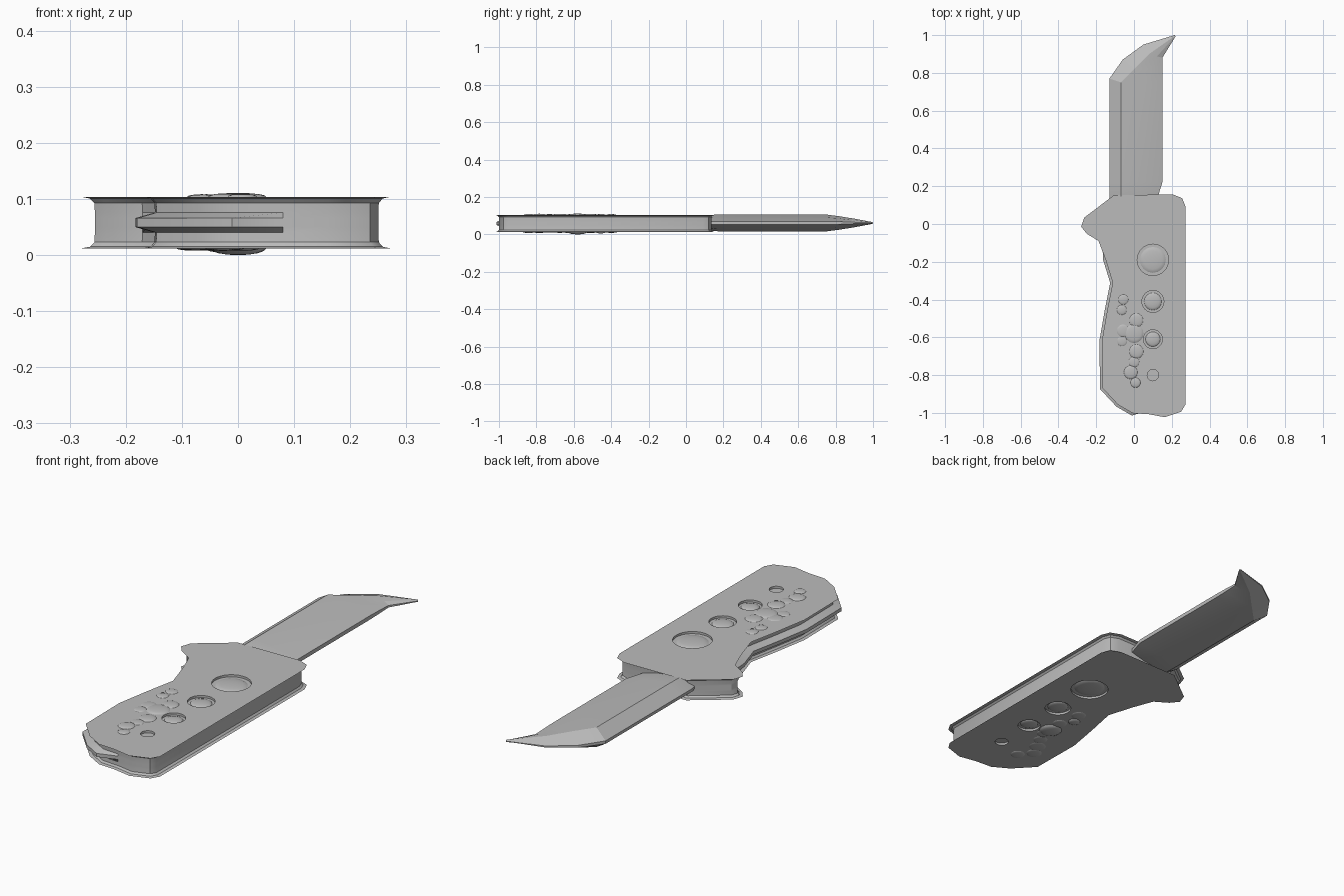
import bpy, bmesh, random
from mathutils import Vector

cube = bpy.data.objects.get("Cube")
if cube:
    bpy.data.objects.remove(cube)

MID = 0.058

grey = bpy.data.materials.new("plain grey")
grey.use_nodes = True
grey.diffuse_color = (0.5, 0.5, 0.5, 1)
grey.node_tree.nodes["Principled BSDF"].inputs["Base Color"].default_value = (0.5, 0.5, 0.5, 1)


def finish(name, bm, angle=0.6):
    bmesh.ops.recalc_face_normals(bm, faces=bm.faces[:])
    mesh = bpy.data.meshes.new(name)
    bm.to_mesh(mesh)
    bm.free()
    mesh.materials.append(grey)
    ob = bpy.data.objects.new(name, mesh)
    bpy.context.collection.objects.link(ob)
    bpy.ops.object.select_all(action="DESELECT")
    ob.select_set(True)
    bpy.context.view_layer.objects.active = ob
    bpy.ops.object.shade_smooth_by_angle(angle=angle)
    return ob


def bridge(bm, a, b):
    n = len(a)
    for i in range(n):
        j = (i + 1) % n
        bm.faces.new((a[i], a[j], b[j], b[i]))


# Handle: outline stacked in rounded layers, with a slot along the grip side
outline = [Vector(p) for p in (
    (-0.1, 0.13), (0.2, 0.135), (0.238, 0.12), (0.25, 0.09), (0.25, -0.95),
    (0.235, -0.975), (0.16, -1.0), (0.08, -0.985), (0, -0.98), (-0.07, -0.94),
    (-0.145, -0.86), (-0.148, -0.62), (-0.12, -0.46), (-0.09, -0.31),
    (-0.13, -0.18), (-0.17, -0.075), (-0.235, -0.035), (-0.255, -0.01), (-0.245, 0.02))]
SLOT = range(8, 15)


def inward(i):
    here = outline[i]
    d1 = (here - outline[i - 1]).normalized()
    d2 = (outline[(i + 1) % len(outline)] - here).normalized()
    n = Vector((d1.y + d2.y, -d1.x - d2.x)).normalized()
    return -n / max(0.6, n.dot(Vector((d1.y, -d1.x))))


half = [(0.046, 0.022, 0), (0.043, 0.008, 0), (0.035, 0.001, 0), (0.018, 0, 0), (0.008, 0, 0.035)]
layers = half + [(-z, inset, slot) for z, inset, slot in reversed(half)]
bm = bmesh.new()
loops = []
for z, inset, slot in layers:
    loop = []
    for i, p in enumerate(outline):
        q = p + inward(i) * (inset + (slot if i in SLOT else 0))
        loop.append(bm.verts.new((q.x, q.y, MID + z)))
    loops.append(loop)
for a, b in zip(loops, loops[1:]):
    bridge(bm, a, b)
bm.faces.new(loops[0])
bm.faces.new(loops[-1])
handle = finish("handle", bm)

# Round recesses on both faces of the handle
for k, (y, r) in enumerate(((-0.19, 0.083), (-0.41, 0.058), (-0.61, 0.05), (-0.8, 0.03))):
    for side in (1, -1):
        bpy.ops.mesh.primitive_cylinder_add(
            vertices=32, radius=r, depth=0.04,
            location=(0.1, y, MID + side * 0.056))
        cutter = bpy.context.object
        cutter.hide_render = True
        mod = handle.modifiers.new("recess", "BOOLEAN")
        mod.operation, mod.solver, mod.object = "DIFFERENCE", "EXACT", cutter
        bpy.context.view_layer.objects.active = handle
        bpy.ops.object.modifier_apply(modifier=mod.name)
        bpy.data.objects.remove(cutter)


# Low mounds: worn centres of the recesses and lumps on the grip
def mound(bm, x, y, z, r, h):
    made = bmesh.ops.create_uvsphere(bm, u_segments=16, v_segments=8, radius=1)["verts"]
    for v in made:
        v.co = Vector((x + v.co.x * r, y + v.co.y * r, z + v.co.z * h))


random.seed(4)
bm = bmesh.new()
for side in (1, -1):
    for y, r in ((-0.19, 0.07), (-0.41, 0.047), (-0.61, 0.04)):
        mound(bm, 0.1, y, MID + side * 0.035, r, 0.009)
    for i in range(9):
        mound(bm, random.uniform(-0.08, 0.02), -0.4 - 0.055 * i,
              MID + side * 0.046, random.uniform(0.025, 0.04), random.uniform(0.003, 0.007))
    mound(bm, 0, -0.58, MID + side * 0.046, 0.05, 0.012 if side < 0 else 0.007)
finish("handle_lumps", bm, 1.0)

# Blade: stations of back edge, ridge and cutting edge, thinning to the tip
stations = [((-0.12, 0.1), (-0.07, 0.1), (0.115, 0.1), 0.036),
            ((-0.13, 0.14), (-0.07, 0.15), (0.125, 0.14), 0.044),
            ((-0.13, 0.22), (-0.07, 0.22), (0.15, 0.22), 0.045),
            ((-0.13, 0.77), (-0.07, 0.75), (0.15, 0.75), 0.045),
            ((-0.06, 0.87), (0.0, 0.82), (0.15, 0.82), 0.036),
            ((0.05, 0.95), (0.08, 0.9), (0.15, 0.88), 0.023),
            ((0.215, 1.0), (0.218, 0.997), (0.22, 0.993), 0.005)]
bm = bmesh.new()
rings = []
for back, ridge, edge, h in stations:
    back, ridge, edge = Vector(back), Vector(ridge), Vector(edge)
    row = [(back, h * 0.15), (ridge, h), (ridge.lerp(edge, 0.6), h * 0.66), (edge, h * 0.2)]
    ring = [(p, t) for p, t in row] + [(p, -t) for p, t in reversed(row)]
    rings.append([bm.verts.new((p.x, p.y, MID + 0.003 + t)) for p, t in ring])
for a, b in zip(rings, rings[1:]):
    bridge(bm, a, b)
bm.faces.new(rings[0])
bm.faces.new(rings[-1])
finish("blade", bm, 0.15)
